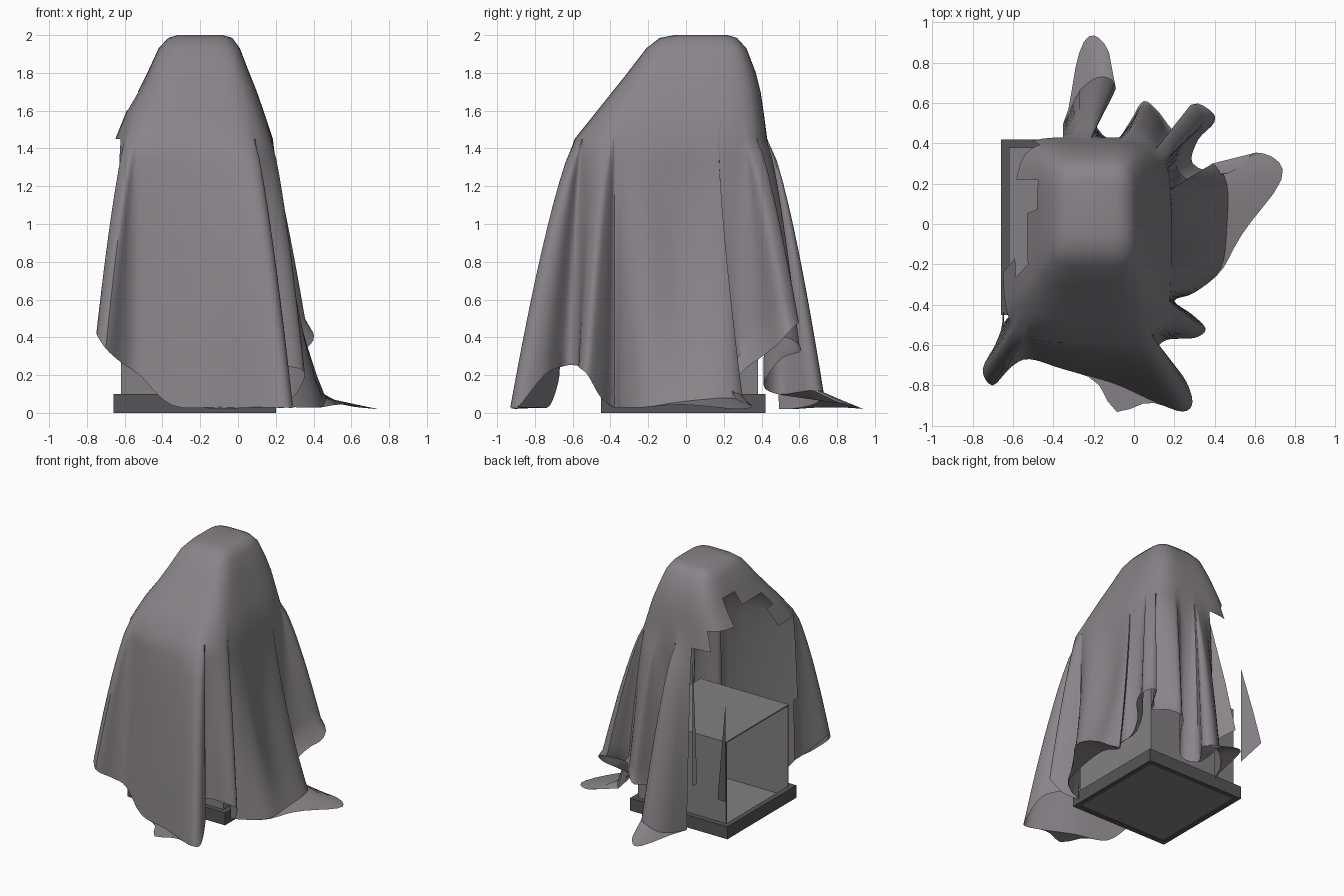
import bpy, bmesh, math
from mathutils import Vector

cube = bpy.data.objects.get("Cube")
if cube:
    bpy.data.objects.remove(cube, do_unlink=True)


def make_material(name, colour):
    material = bpy.data.materials.new(name)
    material.use_nodes = True
    rgba = (*colour, 1)
    material.diffuse_color = rgba
    material.node_tree.nodes["Principled BSDF"].inputs["Base Color"].default_value = rgba
    return material


CLOTH = make_material("mauve grey cloth", (0.25, 0.23, 0.25))
PANEL = make_material("grey panel", (0.23, 0.215, 0.235))
DARK = make_material("dark grey base", (0.095, 0.09, 0.095))


def finish(name, bm, material, smooth=False):
    mesh = bpy.data.meshes.new(name)
    bm.to_mesh(mesh)
    bm.free()
    mesh.materials.append(material)
    obj = bpy.data.objects.new(name, mesh)
    bpy.context.collection.objects.link(obj)
    if smooth:
        bpy.ops.object.select_all(action="DESELECT")
        obj.select_set(True)
        bpy.context.view_layer.objects.active = obj
        bpy.ops.object.shade_smooth_by_angle(angle=math.radians(40))
    return obj


def add_box(name, low, high, material):
    bm = bmesh.new()
    bmesh.ops.create_cube(bm, size=1)
    low, high = Vector(low), Vector(high)
    for v in bm.verts:
        v.co = Vector(((low[i] + high[i]) / 2 + v.co[i] * (high[i] - low[i]) for i in range(3)))
    return finish(name, bm, material)


# Tray: pale floor framed by dark rim bars
LEFT, RIGHT, FRONT, BACK = -0.66, 0.2, -0.45, 0.42
RIM, RIM_TOP, FLOOR = 0.04, 0.1, 0.02
add_box("tray_floor", (LEFT + RIM, FRONT + RIM, 0.005), (RIGHT - RIM, BACK - RIM, FLOOR), PANEL)
add_box("rim_front", (LEFT, FRONT, 0), (RIGHT, FRONT + RIM, RIM_TOP), DARK)
add_box("rim_back", (LEFT, BACK - RIM, 0), (RIGHT, BACK, RIM_TOP), DARK)
add_box("rim_right", (LEFT, FRONT + RIM, 0), (LEFT + RIM, BACK - RIM, RIM_TOP), DARK)
add_box("rim_left", (RIGHT - RIM, FRONT + RIM, 0), (RIGHT, BACK - RIM, RIM_TOP), DARK)

# Inner box, open towards -x
x0, x1, y0, y1 = LEFT + RIM, RIGHT - RIM, FRONT + RIM, BACK - RIM
BOX_TOP, WALL = 0.75, 0.01
add_box("box_top", (x0, y0, BOX_TOP - WALL), (x1, y1, BOX_TOP), PANEL)
add_box("box_front", (x0, y0, FLOOR), (x1, y0 + WALL, BOX_TOP - WALL), PANEL)
add_box("box_back", (x0, y1 - WALL, FLOOR), (x1, y1, BOX_TOP - WALL), PANEL)
add_box("box_side", (x1 - WALL, y0 + WALL, FLOOR), (x1, y1 - WALL, BOX_TOP - WALL), PANEL)

# Cloth hem outline, counter-clockwise from the right front fold: x, y, height
HEM = [
    (-.68, -.58, .33), (-.75, -.72, .42), (-.7, -.8, .34), (-.61, -.71, .26), (-.52, -.67, .2),
    (-.35, -.72, .04), (-.1, -.79, .03), (.1, -.88, .03), (.24, -.93, .03), (.29, -.88, .04),
    (.24, -.75, .2), (.12, -.64, .25), (.16, -.575, .25), (.3, -.565, .24), (.355, -.52, .2),
    (.29, -.45, .08), (.2, -.38, .03), (.3, -.34, .03), (.43, -.22, .03), (.46, -.02, .06),
    (.46, .2, .08), (.39, .3, .08), (.3, .21, .2), (.21, .28, .3), (.25, .4, .4),
    (.34, .49, .48), (.35, .55, .5), (.28, .59, .5), (.19, .45, .45), (.12, .55, .4),
    (.05, .6, .35), (-.02, .5, .3), (-.1, .41, .15), (-.19, .5, .1), (-.09, .67, .12),
    (-.16, .73, .1), (-.27, .66, .04), (-.39, .45, .04), (-.63, .43, .3), (-.66, 0, .3),
    (-.65, -.44, .3),
]
# Draped upper sections: height, then x and y limits
SECTIONS = [
    (2, -.32, -.08, -.06, .22),
    (1.985, -.37, -.03, -.14, .27),
    (1.93, -.42, .01, -.21, .32),
    (1.8, -.48, .06, -.31, .37),
    (1.7, -.53, .1, -.39, .395),
    (1.6, -.59, .135, -.47, .41),
    (1.45, -.65, .185, -.59, .43),
]
# Trains lying on the ground: anchor, shift, spread
TRAINS = [
    (Vector((.48, .21)), Vector((.28, .07)), .25),
    (Vector((-.17, .71)), Vector((-.04, .21)), .14),
    (Vector((-.05, -.81)), Vector((-.04, -.12)), .1),
]
FLARE_CENTRE, FLARE_SPREAD = Vector((0.45, 0.05)), 0.28


def catmull(points, steps):
    count, result = len(points), []
    for i in range(count):
        a, b, c, d = (Vector(points[(i + k) % count]) for k in (-1, 0, 1, 2))
        for step in range(steps):
            t = step / steps
            result.append(b + (c - a) * t / 2 + (2 * a - 5 * b + 4 * c - d) * t * t / 2
                          + (3 * b - a - 3 * c + d) * t ** 3 / 2)
    return result


def falloff(point, centre, spread):
    return math.exp(-((point.xy - centre).length / spread) ** 2)


def section_point(section, angle):
    z, left, right, front, back = section
    half_x, half_y = (right - left) / 2, (back - front) / 2
    dx, dy = math.cos(angle), math.sin(angle)
    power = 4.5
    reach = (abs(dx / half_x) ** power + abs(dy / half_y) ** power) ** (-1 / power)
    return Vector(((left + right) / 2 + dx * reach, (front + back) / 2 + dy * reach, z))


def cloth_column(hem, angle, rows):
    column = [section_point(section, angle) for section in SECTIONS]
    shoulder = column[-1]
    # The left sheet hangs straight, then flares out near the ground
    power = 0.72 + 1.5 * falloff(hem, FLARE_CENTRE, FLARE_SPREAD)
    for row in range(1, rows + 1):
        s = row / rows
        point = shoulder.lerp(hem, s ** power)
        point.z = shoulder.z + (hem.z - shoulder.z) * s
        column.append(point)
    end = hem.copy()
    for anchor, shift, spread in TRAINS:
        weight = falloff(hem, anchor, spread)
        end.x += shift.x * weight
        end.y += shift.y * weight
        end.z += (FLOOR - end.z) * weight
    column.append(end)
    return column


# Cloth: loft the sections down into the folded hem
bm = bmesh.new()
columns, last_angle = [], None
for hem in catmull(HEM, 4):
    hem.z = max(hem.z, FLOOR)
    angle = math.atan2(hem.y + 0.07, hem.x + 0.22)
    if last_angle is not None:
        while angle < last_angle - math.pi:
            angle += math.tau
        angle = max(angle, last_angle + 0.003)
    last_angle = angle
    columns.append([bm.verts.new(p) for p in cloth_column(hem, angle, 12)])
for i, column in enumerate(columns):
    following = columns[(i + 1) % len(columns)]
    for row in range(len(column) - 1):
        bm.faces.new((column[row], column[row + 1], following[row + 1], following[row]))
bm.faces.new([column[0] for column in columns])


# Ragged opening at the right rear, with a short flap left at the corner
def in_opening(face):
    c = face.calc_center_median()
    edge = 1.44
    if 0.04 < c.y < 0.23:
        edge = 1.78
    elif -0.2 < c.y <= 0.04:
        edge = 1.68
    elif c.y > 0 and c.x < -0.48:
        edge = 1.53
    return c.x < -0.34 and c.y > -0.46 and c.z < edge


bmesh.ops.delete(bm, geom=[f for f in bm.faces if in_opening(f)], context="FACES")
bmesh.ops.remove_doubles(bm, verts=bm.verts, dist=0.0005)
bmesh.ops.recalc_face_normals(bm, faces=bm.faces)
finish("draped_cloth", bm, CLOTH, smooth=True)


# Loose strips of cloth hanging beside the opening
def add_strip(name, inner, outer, bottom, top):
    bm = bmesh.new()
    middle = (bottom + top) / 2
    a, b = Vector(inner), Vector(outer)
    shape = [(a, bottom), (b, bottom + 0.1), (a.lerp(b, 0.6), middle), (a, top)]
    bm.faces.new([bm.verts.new((p.x, p.y, z)) for p, z in shape])
    finish(name, bm, CLOTH)


add_strip("corner_strip", (-.65, .43), (-.7, .6), 0.3, 1.08)
add_strip("rear_strip", (-.36, .43), (-.49, .56), 0.35, 1.35)
